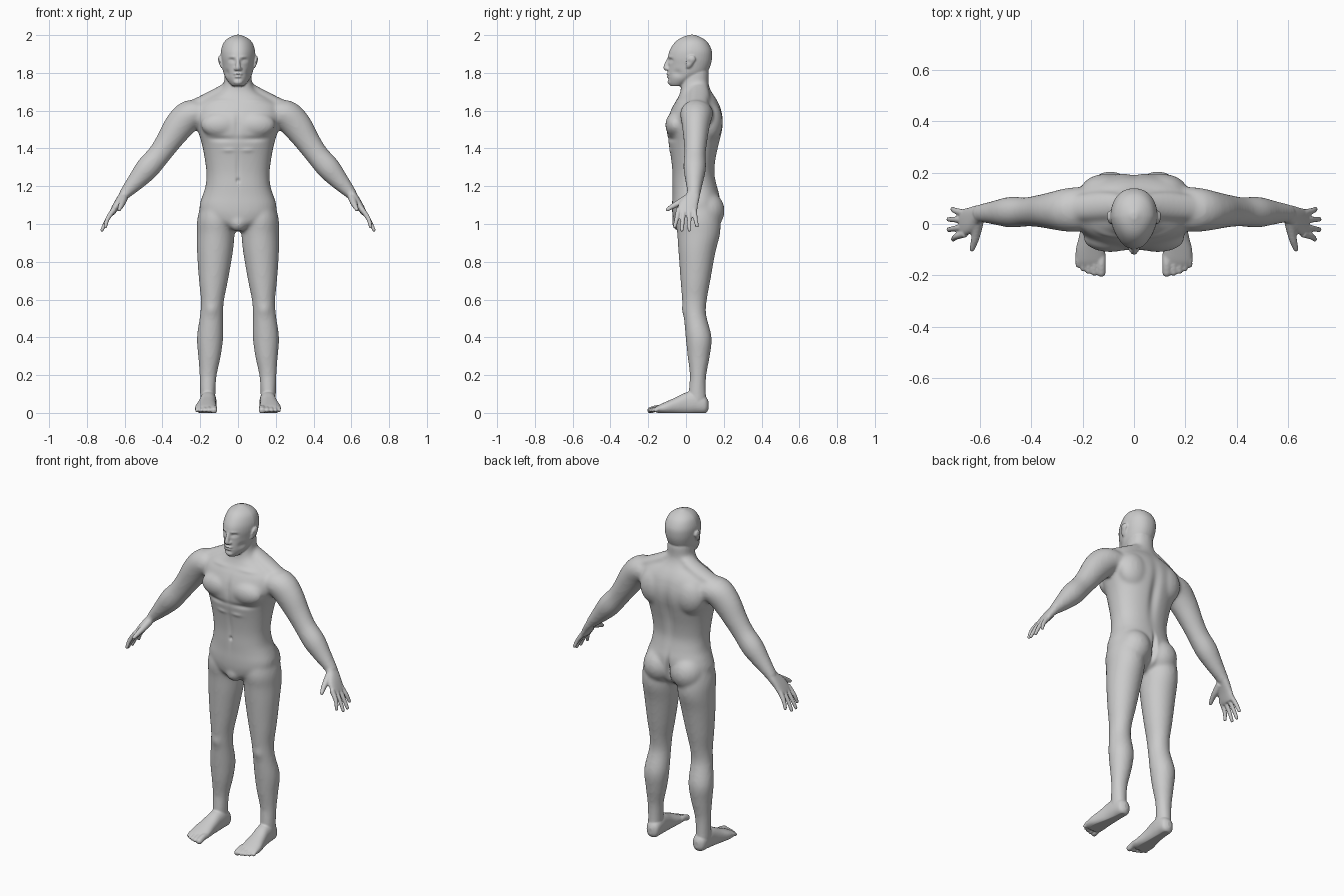
import bpy, bmesh
from math import sin, cos, pi, exp
from mathutils import Vector, Matrix

X, Y, Z = Vector((1, 0, 0)), Vector((0, 1, 0)), Vector((0, 0, 1))


def spline(rows, steps=4):
    """Catmull-Rom through rows of numbers."""
    p = [rows[0]] + list(rows) + [rows[-1]]
    out = []
    for i in range(1, len(p) - 2):
        for s in range(steps):
            t = s / steps
            out.append([0.5 * (2 * b + (c - a) * t + (2 * a - 5 * b + 4 * c - d) * t * t
                               + (3 * b - a - 3 * c + d) * t ** 3)
                        for a, b, c, d in zip(p[i - 1], p[i], p[i + 1], p[i + 2])])
    return out + [list(rows[-1])]


def loft(bm, rows, ref=X, axis=None, n=2.0, egg=0.0, mirror=True, seg=28):
    """Skin rings (x, y, z, radius along ref, other radius) along a smooth path."""
    rows = spline(rows)
    for sx in ((1, -1) if mirror else (1,)):
        rings = []
        for i, (x, y, z, ra, rb) in enumerate(rows):
            lo, hi = rows[max(i - 1, 0)], rows[min(i + 1, len(rows) - 1)]
            t = (axis or Vector(hi[:3]) - Vector(lo[:3])).normalized()
            u = (ref - t * ref.dot(t)).normalized()
            v = t.cross(u)
            ring = []
            for k in range(seg):
                c, s = cos(2 * pi * k / seg), sin(2 * pi * k / seg)
                cu = abs(c) ** (2 / n) * (1 if c > 0 else -1)
                sv = abs(s) ** (2 / n) * (1 if s > 0 else -1)
                cu *= 1 - egg * max(0, -sv)
                q = Vector((x, y, z)) + u * ra * cu + v * rb * sv
                ring.append(bm.verts.new((q.x * sx, q.y, q.z)))
            rings.append(ring)
        for a, b in zip(rings, rings[1:]):
            for k in range(seg):
                bm.faces.new((a[k], a[k - 1], b[k - 1], b[k]))
        bm.faces.new(rings[0])
        bm.faces.new(rings[-1])


def ball(bm, c, r, mirror=True):
    for sx in ((1, -1) if mirror else (1,)):
        bmesh.ops.create_uvsphere(bm, u_segments=20, v_segments=14, radius=1,
                                  matrix=Matrix.Translation((c[0] * sx, c[1], c[2])) @ Matrix.Diagonal((*r, 1)))


def digit(bm, pts, r0, r1, ref):
    """Finger or toe with a rounded tip."""
    m = len(pts) - 1
    loft(bm, [(*p, r0 + (r1 - r0) * i / m, r0 + (r1 - r0) * i / m) for i, p in enumerate(pts)], ref, seg=16)
    ball(bm, pts[-1], (r1, r1, r1))


def fuse(bm, voxel, smooth):
    """Merge all overlapping volumes into one smoothed skin."""
    bmesh.ops.recalc_face_normals(bm, faces=bm.faces[:])
    me = bpy.data.meshes.new("body")
    bm.to_mesh(me)
    bm.free()
    ob = bpy.data.objects.new("body", me)
    bpy.context.collection.objects.link(ob)
    rm = ob.modifiers.new("fuse", 'REMESH')
    rm.mode, rm.voxel_size = 'VOXEL', voxel
    sm = ob.modifiers.new("soften", 'SMOOTH')
    sm.factor, sm.iterations = 0.5, smooth
    done = bpy.data.meshes.new_from_object(ob.evaluated_get(bpy.context.evaluated_depsgraph_get()))
    ob.modifiers.clear()
    ob.data = done
    return ob


def levels(rows):
    """(z, half width, front y, back y) to loft rows."""
    return [(0, (f + b) / 2, z, w, (b - f) / 2) for z, w, f, b in rows]


bm = bmesh.new()
# Torso and neck
loft(bm, levels([(.965, .05, -.02, .1), (1.0, .13, -.06, .15), (1.05, .195, -.072, .175), (1.1, .203, -.074, .18),
                 (1.15, .188, -.072, .178), (1.2, .172, -.072, .165), (1.27, .167, -.072, .152),
                 (1.35, .177, -.08, .16), (1.43, .193, -.093, .178), (1.5, .215, -.103, .194),
                 (1.56, .232, -.096, .196), (1.62, .225, -.072, .182), (1.66, .18, -.047, .162),
                 (1.70, .105, -.03, .135), (1.74, .076, -.026, .12), (1.8, .07, -.02, .12),
                 (1.84, .06, 0, .11)]), axis=Z, n=2.3, mirror=False, seg=48)
# Trapezius, chest, shoulder blades, buttocks, groin
loft(bm, [(.03, .07, 1.735, .045, .03), (.13, .07, 1.675, .055, .035), (.25, .06, 1.615, .05, .035)], Y)
ball(bm, (.092, -.055, 1.525), (.105, .055, .068))
ball(bm, (.11, .125, 1.54), (.10, .07, .11))
ball(bm, (.092, .105, 1.07), (.098, .1, .105))
ball(bm, (0, -.03, 1.01), (.05, .045, .05), False)
# Legs
loft(bm, [(.11, .06, 1.13, .08, .10), (.116, .062, 1.03, .099, .118), (.118, .067, .95, .1, .114),
          (.122, .058, .85, .095, .098), (.13, .05, .7, .077, .079), (.135, .045, .6, .062, .066),
          (.14, .047, .52, .061, .06), (.148, .067, .4, .07, .069), (.151, .067, .3, .06, .059),
          (.158, .064, .2, .046, .044), (.16, .06, .12, .041, .046), (.16, .06, .05, .04, .05)], axis=Z)
# Arms
loft(bm, [(.17, .06, 1.585, .085, .06), (.25, .055, 1.578, .086, .08), (.31, .052, 1.522, .074, .08),
          (.37, .05, 1.435, .062, .067), (.42, .047, 1.365, .057, .061), (.48, .046, 1.295, .06, .063),
          (.54, .044, 1.225, .047, .049), (.59, .042, 1.17, .037, .034), (.61, .038, 1.145, .037, .028)], Y)
rough = fuse(bm, .01, 8)

bm = bmesh.new()
bm.from_mesh(rough.data)
bpy.data.objects.remove(rough)
# Hands
loft(bm, [(.585, .042, 1.175, .033, .028), (.612, .034, 1.142, .038, .024), (.64, .014, 1.103, .05, .02),
          (.664, .004, 1.063, .052, .016), (.67, .003, 1.052, .046, .011)], Y, n=2.4)
for y0, y1, x1, z1 in ((-.038, -.06, .702, .986), (-.011, -.022, .72, .968),
                       (.016, .018, .72, .968), (.042, .058, .705, .99)):
    digit(bm, [(.655, y0, 1.08), (.69, (y0 + y1) / 2, 1.028), (x1, y1, z1)], .0145, .0095, Y)
digit(bm, [(.605, .015, 1.14), (.612, -.03, 1.115), (.619, -.065, 1.097), (.629, -.097, 1.077)], .023, .0105, Z)
# Feet and toes
loft(bm, [(.155, .12, .04, .012, .02), (.155, .102, .043, .037, .045), (.157, .05, .055, .043, .06),
          (.16, 0, .05, .044, .058), (.165, -.05, .038, .049, .046), (.169, -.1, .028, .057, .034),
          (.169, -.14, .021, .057, .023), (.169, -.158, .018, .05, .016)], X, axis=-Y, n=2.3)
for x, y, r in ((.127, -.188, .0175), (.154, -.189, .0125), (.177, -.183, .0115),
                (.198, -.173, .011), (.217, -.16, .0105)):
    digit(bm, [(x, -.12, .024), (x, (y - .12) / 2, .024), (x, y, .014)], r, r, X)
# Head, nose, lips, ears
loft(bm, levels([(1.73, .03, -.083, -.01), (1.745, .045, -.092, .02), (1.77, .064, -.096, .07),
                 (1.8, .077, -.096, .11), (1.84, .085, -.094, .13), (1.88, .091, -.096, .138),
                 (1.92, .09, -.086, .136), (1.96, .076, -.06, .116), (1.985, .05, -.028, .085),
                 (2.002, .012, .02, .045)]), axis=Z, n=2.2, egg=.22, mirror=False, seg=40)
loft(bm, [(0, -.09, 1.88, .009, .008), (0, -.099, 1.855, .01, .013), (0, -.106, 1.827, .014, .014),
          (0, -.1, 1.813, .014, .012)], axis=-Z, mirror=False)
ball(bm, (.013, -.096, 1.821), (.009, .012, .009))
ball(bm, (0, -.092, 1.793), (.024, .014, .008), False)
ball(bm, (0, -.09, 1.781), (.02, .014, .008), False)
ball(bm, (0, -.082, 1.752), (.025, .016, .016), False)
loft(bm, [(.083, .012, 1.825, .006, .01), (.092, .018, 1.845, .008, .018),
          (.097, .026, 1.87, .009, .025), (.096, .03, 1.89, .006, .014)], axis=Z)
body = fuse(bm, .005, 3)

# Sculpted grooves and swellings: (centre, reach, push)
pushes = [((0, .18, 1.42), (.028, .06, .15), (0, -.014, 0)),       # spine
          ((0, -.1, 1.53), (.016, .05, .06), (0, .007, 0)),        # breastbone
          ((0, -.07, 1.3), (.012, .04, .1), (0, .005, 0)),         # belly line
          ((0, -.07, 1.23), (.009, .03, .011), (0, .008, 0)),      # navel
          ((.09, -.09, 1.45), (.07, .04, .014), (0, .007, 0)),     # under chest
          ((.05, -.085, 1.39), (.03, .04, .012), (0, -.004, 0)),   # rib edge
          ((.11, -.05, 1.652), (.07, .04, .012), (0, -.005, 0)),   # collarbone
          ((0, .19, 1.07), (.012, .09, .07), (0, -.025, 0)),       # buttock cleft
          ((.14, -.012, .545), (.03, .03, .03), (0, -.006, 0)),    # kneecap
          ((.034, -.09, 1.866), (.017, .03, .01), (0, .013, 0)),   # eye socket
          ((.034, -.08, 1.864), (.01, .03, .006), (0, -.006, 0)),  # eyeball
          ((.032, -.09, 1.885), (.02, .03, .006), (0, -.003, 0)),  # brow
          ((0, -.1, 1.787), (.02, .03, .0045), (0, .007, 0)),      # mouth
          ((0, -.095, 1.769), (.018, .03, .007), (0, .004, 0)),    # under lip
          ((.062, -.05, 1.8), (.02, .03, .018), (-.005, .003, 0)),  # cheek
          ((.1, .012, 1.86), (.012, .012, .016), (-.006, 0, 0))]   # ear hollow
for v in body.data.vertices:
    p = v.co.copy()
    for c, r, d in pushes:
        dz = (p.z - c[2]) / r[2]
        if abs(dz) > 2.5:
            continue
        for sx in ((1, -1) if c[0] else (1,)):
            w = exp(-((p.x - c[0] * sx) / r[0]) ** 2 - ((p.y - c[1]) / r[1]) ** 2 - dz * dz)
            v.co += w * Vector((d[0] * sx, d[1], d[2]))
    v.co.z = max(v.co.z, 0)
for f in body.data.polygons:
    f.use_smooth = True
